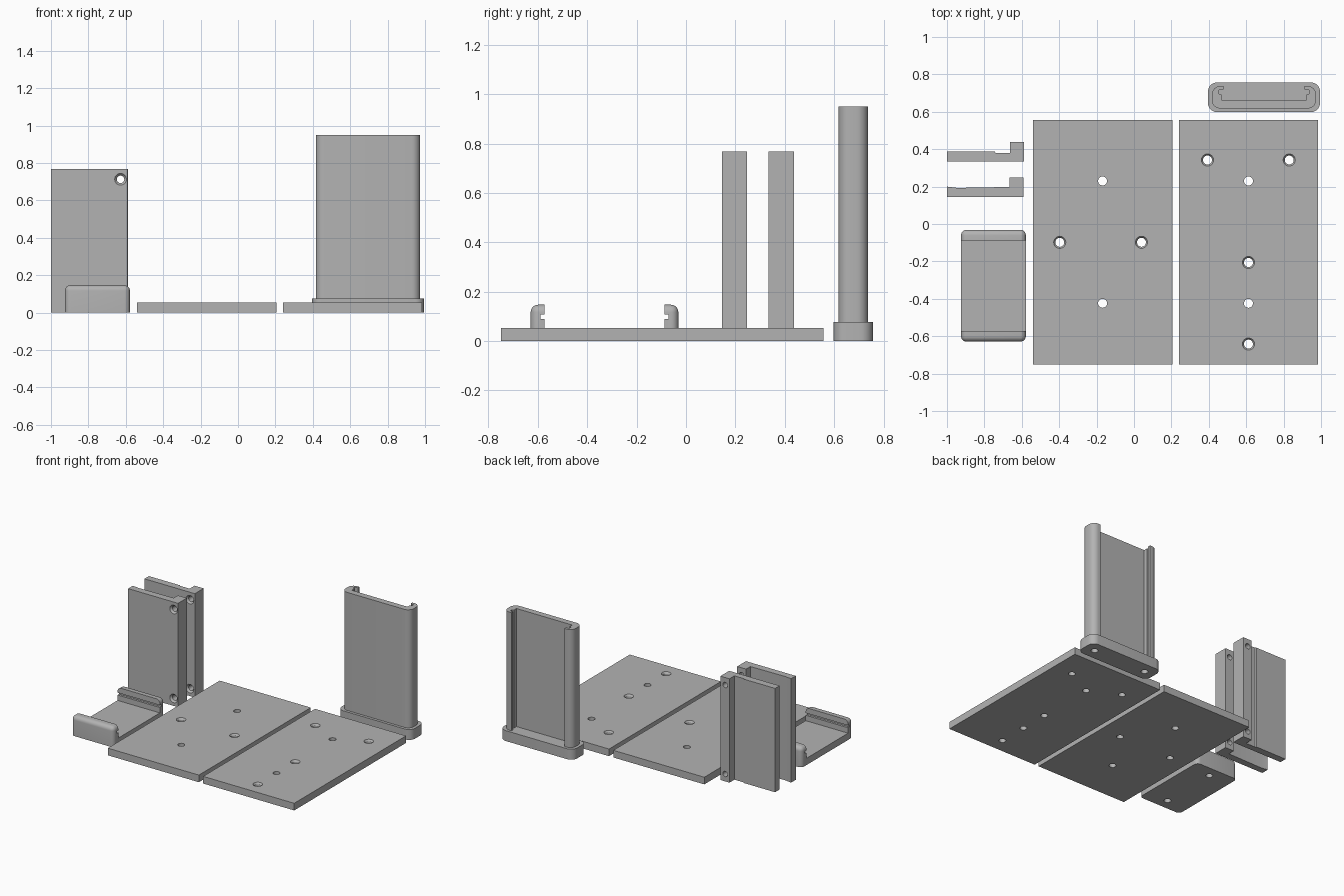
import bpy, bmesh, math
from mathutils import Matrix, Vector

if "Cube" in bpy.data.objects:
    bpy.data.objects.remove(bpy.data.objects["Cube"])

grey = bpy.data.materials.new("plain grey")
grey.diffuse_color = (0.45, 0.45, 0.45, 1)
grey.use_nodes = True
grey.node_tree.nodes["Principled BSDF"].inputs["Base Color"].default_value = grey.diffuse_color


def finish(bm, name):
    bmesh.ops.recalc_face_normals(bm, faces=bm.faces)
    me = bpy.data.meshes.new(name)
    bm.to_mesh(me)
    bm.free()
    me.materials.append(grey)
    ob = bpy.data.objects.new(name, me)
    bpy.context.collection.objects.link(ob)
    return ob


def prism(name, pts, lo, hi, axis="z"):
    """Extrude a 2D outline: (x, y) along z, or (y, z) along x."""
    place = (lambda p: (p[0], p[1], lo)) if axis == "z" else (lambda p: (lo, p[0], p[1]))
    step = Vector((0, 0, hi - lo)) if axis == "z" else Vector((hi - lo, 0, 0))
    bm = bmesh.new()
    face = bm.faces.new([bm.verts.new(place(p)) for p in pts])
    out = bmesh.ops.extrude_face_region(bm, geom=[face])
    bmesh.ops.translate(bm, vec=step, verts=[v for v in out["geom"] if isinstance(v, bmesh.types.BMVert)])
    return finish(bm, name)


def rect(x0, x1, y0, y1):
    return [(x0, y0), (x1, y0), (x1, y1), (x0, y1)]


def rounded(x0, x1, y0, y1, r, n=8):
    pts = []
    for k, (cx, cy) in enumerate(rect(x0 + r, x1 - r, y0 + r, y1 - r)):
        for i in range(n + 1):
            a = math.pi + (k + i / n) * math.pi / 2
            pts.append((cx + r * math.cos(a), cy + r * math.sin(a)))
    return pts


def combine(ob, other, operation):
    """Apply a boolean and remove the helper."""
    other.hide_render = True
    mod = ob.modifiers.new("cut", "BOOLEAN")
    mod.operation, mod.object, mod.solver = operation, other, "EXACT"
    bpy.context.view_layer.objects.active = ob
    bpy.ops.object.modifier_apply(modifier=mod.name)
    bpy.data.objects.remove(other)


def drill(ob, start, end, r0, r1):
    """Cut a round or tapered hole between two points."""
    a, b = Vector(start), Vector(end)
    rot = (b - a).to_track_quat("Z", "Y").to_matrix().to_4x4()
    bm = bmesh.new()
    bmesh.ops.create_cone(bm, cap_ends=True, segments=24, radius1=r0, radius2=r1,
                          depth=(b - a).length, matrix=Matrix.Translation((a + b) / 2) @ rot)
    combine(ob, finish(bm, "hole_cutter"), "DIFFERENCE")


def smooth(ob):
    bpy.ops.object.select_all(action="DESELECT")
    ob.select_set(True)
    bpy.context.view_layer.objects.active = ob
    bpy.ops.object.shade_smooth_by_angle(angle=math.radians(30))


# Two drilled mounting plates
T = 0.053
plates = [
    ("left_plate", -0.54, 0.205, [(-0.397, -0.098), (0.04, -0.098)], [(-0.168, 0.23), (-0.168, -0.424)]),
    ("right_plate", 0.24, 0.985, [(0.393, 0.342), (0.83, 0.342), (0.612, -0.206), (0.612, -0.642)],
     [(0.612, 0.23), (0.612, -0.424)]),
]
for name, x0, x1, sunk, plain in plates:
    ob = prism(name, rect(x0, x1, -0.75, 0.557), 0, T)
    for x, y in sunk + plain:
        drill(ob, (x, y, -0.02), (x, y, T + 0.02), 0.024, 0.024)
    for x, y in sunk:
        drill(ob, (x, y, T - 0.015), (x, y, T + 0.005), 0.0225, 0.036)
    smooth(ob)

# Two upright side panels with a thicker screw edge
panels = [
    ("front_panel", [(-1, 0.145), (-0.592, 0.145), (-0.592, 0.248), (-0.665, 0.248),
                     (-0.665, 0.198), (-0.945, 0.193), (-1, 0.2)]),
    ("rear_panel", [(-1, 0.335), (-0.588, 0.335), (-0.588, 0.438), (-0.662, 0.438),
                    (-0.662, 0.38), (-0.74, 0.38), (-0.745, 0.387), (-1, 0.387)]),
]
for name, pts in panels:
    ob = prism(name, pts, 0, 0.768)
    y0 = pts[0][1]
    for z in (0.055, 0.713):
        drill(ob, (-0.628, y0 - 0.02, z), (-0.628, y0 + 0.13, z), 0.02, 0.02)
        drill(ob, (-0.628, y0 - 0.005, z), (-0.628, y0 + 0.015, z), 0.036, 0.0185)
    smooth(ob)

# Low clip bracket: U profile with grooved lips, trimmed to a rounded block
yc = -0.33
half = [(0.3, 0), (0.3, 0.148), (0.243, 0.148), (0.243, 0.107), (0.259, 0.107),
        (0.259, 0.09), (0.243, 0.09), (0.243, 0.05)]
bracket = prism("clip_bracket", [(yc + y, z) for y, z in half] + [(yc - y, z) for y, z in reversed(half)],
                -0.95, -0.55, "x")
trim = prism("bracket_trim", rect(-0.925, -0.578, yc - 0.299, yc + 0.299), 0, 0.147)
bm = bmesh.new()
bm.from_mesh(trim.data)
edges = [e for e in bm.edges if max(v.co.z for v in e.verts) > 0.1]
bmesh.ops.bevel(bm, geom=edges, offset=0.03, segments=6, profile=0.5, affect="EDGES")
bm.to_mesh(trim.data)
bm.free()
combine(bracket, trim, "INTERSECT")
for s in (-1, 1):
    drill(bracket, (-0.752, yc + s * 0.218, -0.01), (-0.752, yc + s * 0.218, 0.035), 0.024, 0.024)
smooth(bracket)

# Tall holder: rounded foot with two blind holes
xc = 0.695
foot = prism("holder_foot", rounded(0.395, 0.995, 0.598, 0.757, 0.05), 0, 0.077)
for s in (-1, 1):
    drill(foot, (xc + s * 0.218, 0.677, -0.01), (xc + s * 0.218, 0.677, 0.05), 0.024, 0.024)
smooth(foot)

# Holder column: rounded block with a grooved channel open at the back
column = prism("holder_column", rounded(0.416, 0.974, 0.618, 0.737, 0.045), 0.077, 0.95)
slot = [(0.228, 0.663), (0.228, 0.692), (0.241, 0.697), (0.241, 0.715), (0.216, 0.719), (0.216, 0.78)]
channel = prism("channel_cutter", [(xc + x, y) for x, y in slot] + [(xc - x, y) for x, y in reversed(slot)],
                0.077, 1.0)
combine(column, channel, "DIFFERENCE")
smooth(column)
